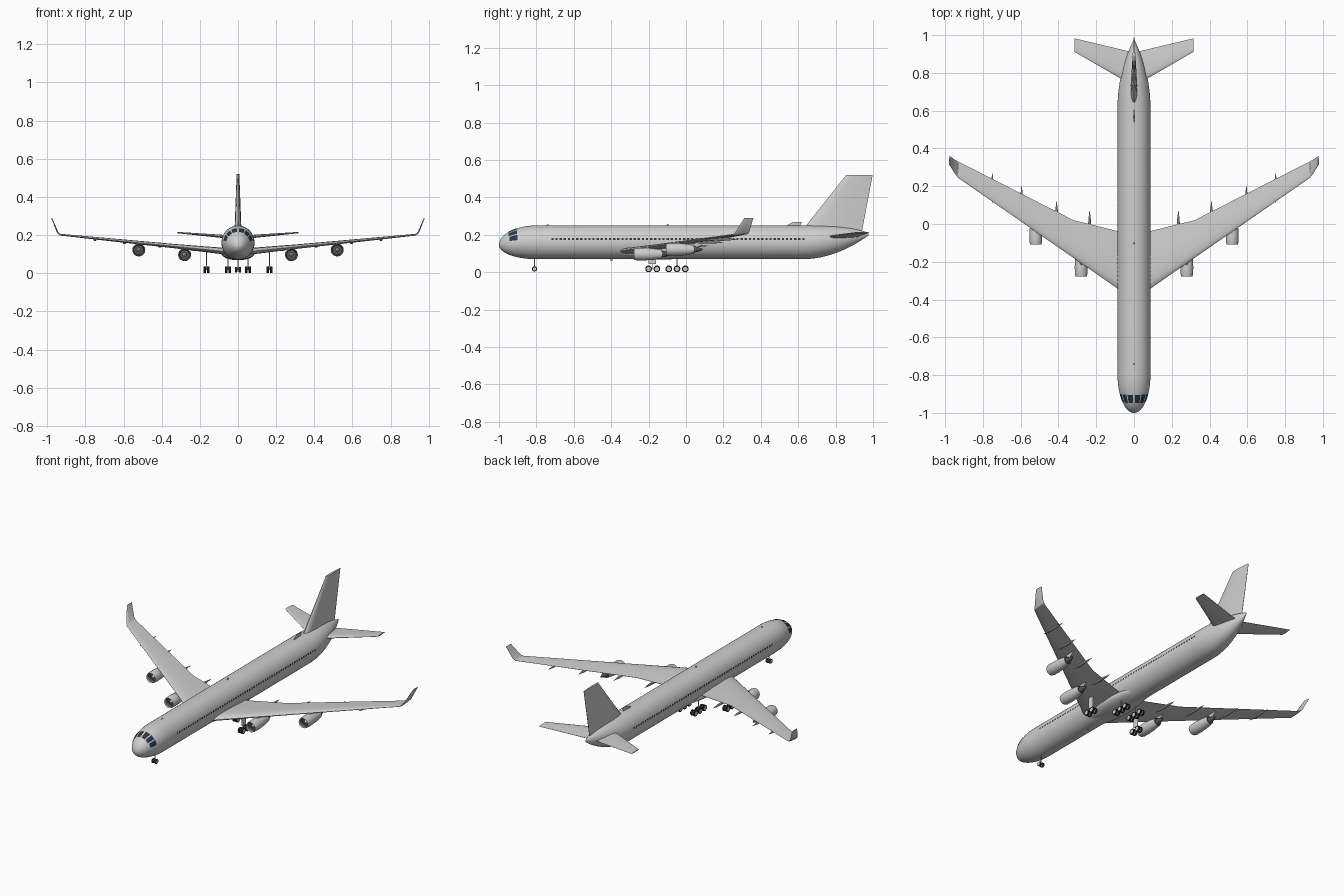
import bpy
import bmesh
from math import sin, cos, pi, radians, sqrt
from mathutils import Vector

cube = bpy.data.objects.get("Cube")
if cube:
    bpy.data.objects.remove(cube, do_unlink=True)


def material(name, red, green, blue):
    mat = bpy.data.materials.new(name)
    mat.use_nodes = True
    colour = (red, green, blue, 1)
    mat.diffuse_color = colour
    mat.node_tree.nodes["Principled BSDF"].inputs["Base Color"].default_value = colour
    return mat


GREY = material("light grey paint", .62, .62, .62)
GLASS = material("dark blue glass", .02, .04, .07)
RUBBER = material("black rubber", .02, .02, .02)
METAL = material("dark engine metal", .09, .09, .09)


def finish(name, bm, mats, mirror, angle=35):
    mesh = bpy.data.meshes.new(name)
    bm.to_mesh(mesh)
    bm.free()
    obj = bpy.data.objects.new(name, mesh)
    bpy.context.collection.objects.link(obj)
    for mat in mats:
        mesh.materials.append(mat)
    if mirror:
        obj.modifiers.new("Mirror", "MIRROR").use_mirror_merge = False
    bpy.ops.object.select_all(action="DESELECT")
    obj.select_set(True)
    bpy.context.view_layer.objects.active = obj
    bpy.ops.object.shade_smooth_by_angle(angle=radians(angle))
    return obj


def skin(name, rings, mats=(GREY,), bands=None, caps=(0, 0), mirror=False):
    """Closed surface through matching rings; bands gives a material per strip."""
    bm = bmesh.new()
    loops = [[bm.verts.new(p) for p in ring] for ring in rings]
    count = len(rings[0])
    for i in range(len(loops) - 1):
        for k in range(count):
            n = (k + 1) % count
            face = bm.faces.new((loops[i][k], loops[i][n], loops[i + 1][n], loops[i + 1][k]))
            face.material_index = bands[i] if bands else 0
    for loop, index in zip((loops[0], loops[-1]), caps):
        bm.faces.new(loop).material_index = index
    bmesh.ops.recalc_face_normals(bm, faces=bm.faces)
    return finish(name, bm, mats, mirror)


def tube(name, centre, axis, profile, sides=20, **options):
    """Turned part: profile holds (distance along axis, radius)."""
    rings = []
    for d, r in profile:
        ring = []
        for k in range(sides):
            a = 2 * pi * k / sides
            u, v = r * cos(a), r * sin(a)
            offset = {"x": (d, u, v), "y": (u, d, v), "z": (u, v, d)}[axis]
            ring.append(Vector(centre) + Vector(offset))
        rings.append(ring)
    return skin(name, rings, **options)


FOIL = [(0, 0.04), (.03, .5), (.12, .85), (.3, 1), (.65, .6), (1, .06)]
SIDE, UP = (1, 0, 0), (0, 0, 1)


def foil(name, sections, mirror=False):
    """Wing-like loft: sections are (leading point, trailing point, thickness, normal)."""
    rings = []
    for lead, trail, thick, normal in sections:
        lead, trail, normal = Vector(lead), Vector(trail), Vector(normal).normalized()
        upper = [lead.lerp(trail, t) + normal * thick * h / 2 for t, h in FOIL]
        lower = [lead.lerp(trail, t) - normal * thick * h / 2 for t, h in reversed(FOIL)]
        rings.append(upper + lower)
    return skin(name, rings, mirror=mirror)


# Fuselage: rounded nose, straight barrel, upswept tail
def body_point(y, angle, lift=0.0):
    nose = min(1, (y + 1) / .2)
    f = sqrt(max(0, 1 - (1 - nose) ** 2))
    t = max(0, (y - .62) / .36)
    width = .087 * f * (1 - t * t)
    top = .145 + .105 * f - .04 * t ** 3
    bottom = .145 - .075 * f + .13 * t * t
    mid, half = (top + bottom) / 2, (top - bottom) / 2
    return Vector(((width + lift) * sin(angle), y, mid + (half + lift) * cos(angle)))


stations = [-1 + .2 * (i / 14) ** 2 for i in range(15)]
stations[0] = -.9999
stations += [-.4, 0, .4] + [.62 + .0255 * i for i in range(15)]
skin("fuselage", [[body_point(y, 2 * pi * k / 40) for k in range(40)] for y in stations])


# Windows: thin plates that follow the fuselage skin
def panes(name, patches, steps):
    bm = bmesh.new()
    for y0, y1, a0, a1 in patches:
        grid = [[bm.verts.new(body_point(y0 + (y1 - y0) * j / steps,
                                         radians(a0 + (a1 - a0) * i / steps), .0015))
                 for j in range(steps + 1)] for i in range(steps + 1)]
        for i in range(steps):
            for j in range(steps):
                bm.faces.new((grid[i][j], grid[i + 1][j], grid[i + 1][j + 1], grid[i][j + 1]))
    finish(name, bm, [GLASS], True)


panes("cabin_windows", [(-.72 + .022 * i, -.708 + .022 * i, 76, 83) for i in range(62)], 1)
panes("cockpit_windows", [(-.948, -.905, 4, 27), (-.948, -.903, 32, 53),
                          (-.943, -.9, 58, 80)], 4)

# Belly fairing where the wings join
rings = []
for i in range(17):
    a = pi * (.01 + .98 * i / 16)
    rings.append([(.089 * sin(a) * cos(2 * pi * k / 24), -.15 - .27 * cos(a),
                   .105 + .037 * sin(a) * sin(2 * pi * k / 24)) for k in range(24)])
skin("belly_fairing", rings)


# Main wings with cranked trailing edge and upturned tips
def wing_z(x):
    return .12 + .1 * (x - .085)


def wing_section(x, lead, trail, thick):
    z = wing_z(x)
    return (x, lead, z - .004), (x, trail, z), thick, UP


foil("wings", [wing_section(.03, -.382, -.05, .036),
               wing_section(.09, -.34, -.037, .034),
               wing_section(.32, -.18, .02, .023),
               wing_section(.935, .247, .333, .009)], True)
foil("winglets", [((.93, .245, .2), (.93, .331, .204), .009, UP),
                  ((.945, .262, .212), (.945, .338, .215), .008, (-1, 0, 1)),
                  ((.977, .312, .29), (.977, .36, .29), .005, (-1, 0, .4))], True)

# Flap track pods under the trailing edge
for number, (x, end) in enumerate([(.235, .07), (.41, .12), (.595, .2), (.75, .27)]):
    tube("flap_pod_%s" % number, (x, end, wing_z(x) - .011), "y",
         [(-.16, .001), (-.13, .006), (-.09, .008), (-.05, .007), (0, .001)],
         sides=10, mirror=True)

# Engines: nacelle, spinner and pylon
for label, x, y, z in (("inner", .28, -.277, .097), ("outer", .52, -.108, .122)):
    tube(label + "_engine", (x, y, z), "y",
         [(.03, .025), (.006, .027), (0, .03), (.012, .033), (.05, .034), (.1, .031),
          (.15, .023), (.148, .017), (.17, .013), (.195, .004)],
         mats=(GREY, METAL), bands=[1, 0, 0, 0, 0, 0, 1, 1, 1], caps=(1, 1), mirror=True)
    tube(label + "_engine_spinner", (x, y, z), "y",
         [(.01, .001), (.018, .006), (.031, .01)], sides=12, mirror=True)
    top = wing_z(x)
    foil(label + "_engine_pylon", [((x, y + .03, z + .025), (x, y + .17, z + .01), .012, SIDE),
                                   ((x, y + .08, top), (x, y + .21, top), .012, SIDE)], True)

# Tail surfaces
foil("tail_fin", [((0, .63, .235), (0, .94, .215), .036, SIDE),
                  ((0, .857, .52), (0, .998, .52), .014, SIDE)])
foil("tailplanes", [((.01, .735, .187), (.01, .91, .187), .02, UP),
                    ((.316, .912, .213), (.316, .983, .213), .007, UP)], True)

# Dorsal blade and small aerials
foil("dorsal_blade", [((0, .53, .246), (0, .61, .246), .008, SIDE),
                      ((0, .575, .27), (0, .62, .27), .005, SIDE)])
for label, y, base, tip in (("front", -.74, .247, .258), ("middle", -.1, .247, .258),
                            ("belly", -.4, .073, .06)):
    foil(label + "_aerial", [((0, y - .008, base), (0, y + .006, base), .004, SIDE),
                             ((0, y, tip), (0, y + .006, tip), .003, SIDE)])


# Landing gear: paired wheels on thin legs
def wheel_row(label, x, rows, radius, leg_top):
    for number, y in enumerate(rows):
        for side, shift in (("inner", -.0095), ("outer", .0095)):
            if x + shift < 0:
                continue
            tube("%s_%s_wheel_%s" % (label, side, number), (x + shift, y, .018), "x",
                 [(-.005, radius * .65), (-.006, radius * .9), (-.004, radius),
                  (.004, radius), (.006, radius * .9), (.005, radius * .65)],
                 sides=16, mats=(GREY, RUBBER), bands=[1] * 5, mirror=True)
    middle = sum(rows) / len(rows)
    tube(label + "_leg", (x, middle, .018), "z", [(0, .0022), (leg_top - .018, .0022)],
         sides=8, mirror=x > 0)


wheel_row("nose_gear", 0, [-.81], .014, .08)
wheel_row("wing_gear", .165, [-.2, -.156], .018, .125)
wheel_row("body_gear", .052, [-.092, -.048, -.004], .018, .085)

# Wing gear doors
foil("wing_gear_doors", [((.165, -.2, .045), (.165, -.16, .045), .003, SIDE),
                         ((.165, -.2, .122), (.165, -.16, .122), .003, SIDE)], True)
